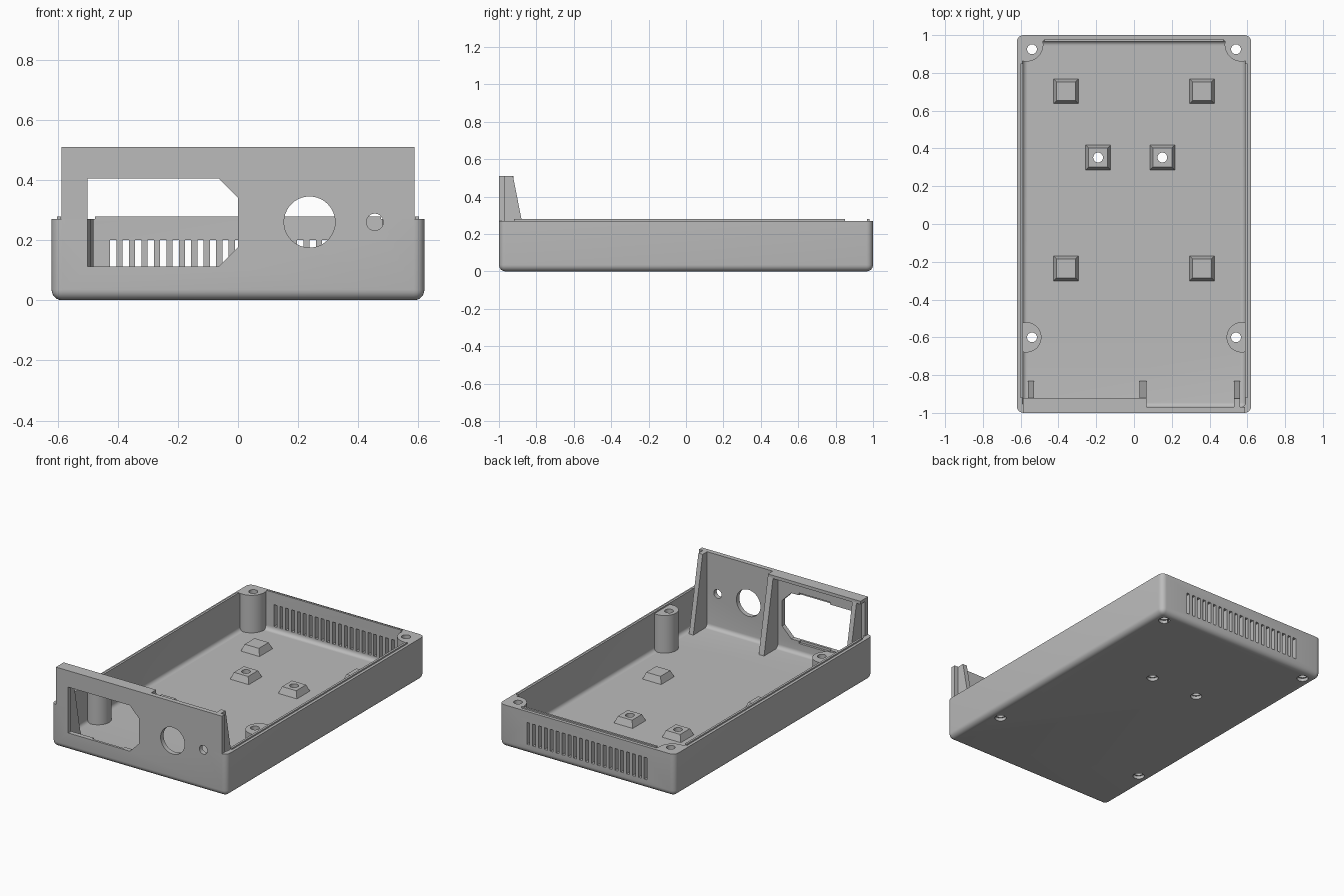
import bpy, bmesh, math
from mathutils import Vector

default = bpy.data.objects.get("Cube")
if default:
    bpy.data.objects.remove(default, do_unlink=True)

grey = bpy.data.materials.new("plain grey")
grey.use_nodes = True
colour = (0.5, 0.5, 0.5, 1)
grey.diffuse_color = colour
grey.node_tree.nodes["Principled BSDF"].inputs["Base Color"].default_value = colour

W, L, H, T = 0.62, 1.0, 0.27, 0.03      # half width, half length, wall height, wall thickness
PANEL_TOP = 0.51
parts = []


def finish(name, bm, part=True):
    bmesh.ops.remove_doubles(bm, verts=bm.verts, dist=1e-5)
    bmesh.ops.recalc_face_normals(bm, faces=bm.faces)
    mesh = bpy.data.meshes.new(name)
    bm.to_mesh(mesh)
    bm.free()
    mesh.materials.append(grey)
    obj = bpy.data.objects.new(name, mesh)
    bpy.context.collection.objects.link(obj)
    if part:
        parts.append(obj)
    else:
        obj.hide_render = True
    return obj


def prism(name, points, axis, lo, hi, part=True):
    """Extrude a 2D outline along an axis from lo to hi."""
    place = {"x": lambda a, b: (lo, a, b), "y": lambda a, b: (a, lo, b),
             "z": lambda a, b: (a, b, lo)}[axis]
    bm = bmesh.new()
    verts = []
    for a, b in points:
        if not verts or (verts[-1].co - Vector(place(a, b))).length > 1e-4:
            verts.append(bm.verts.new(place(a, b)))
    face = bm.faces.new(verts)
    new = bmesh.ops.extrude_face_region(bm, geom=[face])["geom"]
    step = Vector([hi - lo if k == axis else 0 for k in "xyz"])
    bmesh.ops.translate(bm, vec=step, verts=[g for g in new if isinstance(g, bmesh.types.BMVert)])
    return finish(name, bm, part)


def rect(a0, a1, b0, b1):
    return [(a0, b0), (a1, b0), (a1, b1), (a0, b1)]


def circle(a, b, r, n=40):
    return [(a + r * math.cos(math.tau * i / n), b + r * math.sin(math.tau * i / n))
            for i in range(n)]


def rounded_tub(name, hx, hy, z0, z1, radius, part=True):
    """Box with rounded upright and bottom edges."""
    bm = bmesh.new()
    bmesh.ops.create_cube(bm, size=2)
    for v in bm.verts:
        v.co = (v.co.x * hx, v.co.y * hy, z1 if v.co.z > 0 else z0)
    edges = [e for e in bm.edges if min(v.co.z for v in e.verts) < z1 - 1e-4]
    bmesh.ops.bevel(bm, geom=edges, offset=radius, segments=6, profile=0.5, affect="EDGES")
    return finish(name, bm, part)


def cut(target, cutters):
    for cutter in cutters:
        mod = target.modifiers.new("cut", "BOOLEAN")
        mod.operation = "DIFFERENCE"
        mod.solver = "EXACT"
        mod.object = cutter
        bpy.context.view_layer.objects.active = target
        bpy.ops.object.modifier_apply(modifier=mod.name)


# Tray and its cavity
tray = rounded_tub("tray", W, L, 0, H, 0.035)
cavity = rounded_tub("cavity_cutter", W - T, L - T, T, 0.6, 0.025, False)

# Raised front panel
panel = prism("front_panel", rect(-0.587, 0.587, H, PANEL_TOP), "y", -L, -L + T)

# Openings through the front
c = 0.065
window = prism("window_cutter", [(-0.5, 0.112), (-c, 0.112), (0, 0.112 + c), (0, 0.405 - c),
                                 (-c, 0.405), (-0.5, 0.405)], "y", -1.1, -0.95, False)
big_hole = prism("dial_hole_cutter", circle(0.238, 0.26, 0.085), "y", -1.1, -0.95, False)
small_hole = prism("jack_hole_cutter", circle(0.455, 0.26, 0.028), "y", -1.1, -0.95, False)
notches = [prism("clip_notch_cutter", rect(-0.34, -0.12, z, z + 0.03), "y", -0.985, -0.95, False)
           for z in (0.097, 0.39)]
front_cutters = [window, big_hole, small_hole]

# Ventilation slots in the back wall
slots = [prism("slot_cutter", rect(x - 0.0105, x + 0.0105, 0.06, 0.2), "y", 0.94, 1.1, False)
         for x in [(i - 10) * 0.0415 for i in range(21)]]

# Screw holes with a wider seat underneath
corner_screws = [(s * 0.54, y) for s in (-1, 1) for y in (-0.6, 0.925)]
pad_screws = [(-0.19, 0.352), (0.15, 0.352)]
holes, seats = {}, []
for x, y in corner_screws + pad_screws:
    holes[x, y] = prism("screw_hole_cutter", circle(x, y, 0.026, 24), "z", -0.1, 0.5, False)
    seats.append(prism("screw_seat_cutter", circle(x, y, 0.034, 24), "z", -0.1, 0.02, False))

cut(tray, [cavity] + front_cutters + slots + list(holes.values()) + seats)
cut(panel, front_cutters + [notches[1]])
cut(tray, [notches[0]])

# Screw posts against the walls, outlines trimmed at the wall
for x, y in corner_screws:
    s = math.copysign(1, x)
    back = y > 0
    outline = circle(0.57, 0.95 if back else y, 0.09 if back else 0.08, 48)
    outline = [(s * min(a, 0.592), min(b, 0.972)) for a, b in outline]
    post = prism("back_post" if back else "side_post", outline, "z", T - 0.005, H)
    cut(post, [holes[x, y]])

# Tapered pads on the floor
for x, y in [(sx * 0.36, y) for sx in (-1, 1) for y in (0.703, -0.235)] + pad_screws:
    bm = bmesh.new()
    bmesh.ops.create_cube(bm, size=2)
    for v in bm.verts:
        top = v.co.z > 0
        half = 0.05 if top else 0.067
        v.co = (x + v.co.x * half, y + v.co.y * half, T + 0.042 if top else T - 0.003)
    pad = finish("floor_pad", bm)
    if (x, y) in holes:
        cut(pad, [holes[x, y]])

# Sloped ribs and top bar bracing the panel
for x0, x1 in ((-0.56, -0.53), (0.03, 0.067), (0.53, 0.56)):
    prism("panel_rib", [(-0.972, T - 0.003), (-0.83, T - 0.003), (-0.925, PANEL_TOP),
                        (-0.972, PANEL_TOP)], "x", x0, x1)
prism("panel_top_bar", rect(-0.587, 0.067, -0.972, -0.922), "z", 0.49, PANEL_TOP)

# Thin locating lips along the rim
for s in (-1, 1):
    x0, x1 = sorted((s * 0.588, s * 0.602))
    prism("side_lip", rect(x0, x1, -0.92, 0.85), "z", H - 0.005, 0.279)
prism("back_lip", rect(-0.475, 0.475, 0.967, 0.98), "z", H - 0.005, 0.279)

# Remove cutters, then shade
for obj in [o for o in bpy.context.collection.objects if "cutter" in o.name]:
    bpy.data.objects.remove(obj, do_unlink=True)
bpy.ops.object.select_all(action="DESELECT")
for obj in parts:
    obj.select_set(True)
bpy.context.view_layer.objects.active = tray
bpy.ops.object.shade_smooth_by_angle(angle=math.radians(30))
